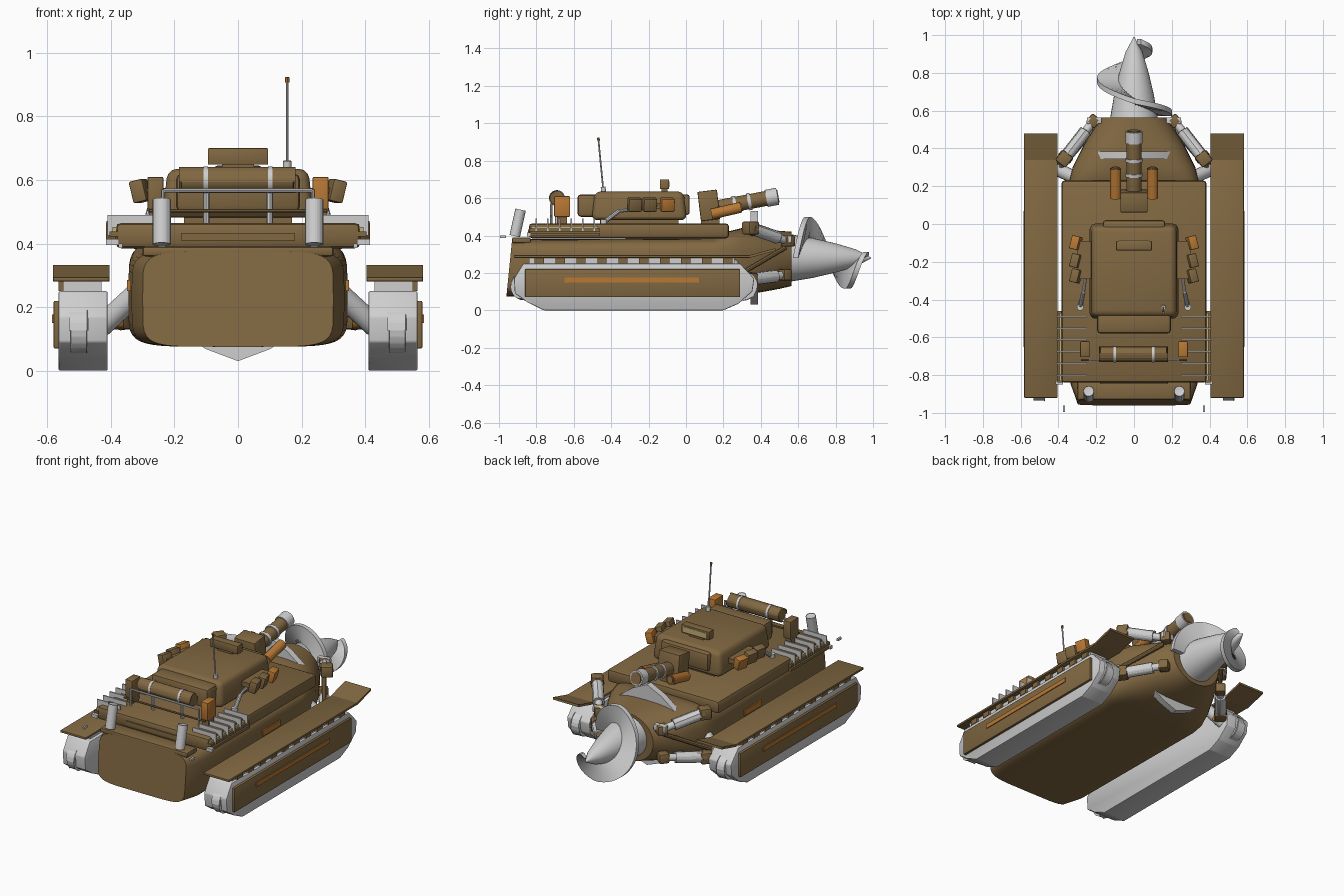
import bpy, bmesh, math
from mathutils import Vector, Matrix, Euler

if "Cube" in bpy.data.objects:
    bpy.data.objects.remove(bpy.data.objects["Cube"])

def mat(name, c):
    m = bpy.data.materials.new(name)
    m.diffuse_color = (*c, 1)
    m.use_nodes = True
    m.node_tree.nodes["Principled BSDF"].inputs["Base Color"].default_value = m.diffuse_color
    return m

BROWN = mat("brown paint", (0.22, 0.138, 0.054))
GREY = mat("bare metal", (0.62, 0.62, 0.62))
ORANGE = mat("orange paint", (0.48, 0.19, 0.035))
LENS = mat("pale yellow glass", (0.55, 0.44, 0.19))

def finish(name, bm, m, bevel=0, seg=2):
    if bevel:
        bmesh.ops.bevel(bm, geom=bm.edges[:], offset=bevel, segments=seg, affect='EDGES', profile=0.5)
    bmesh.ops.recalc_face_normals(bm, faces=bm.faces[:])
    me = bpy.data.meshes.new(name)
    bm.to_mesh(me)
    bm.free()
    me.materials.append(m)
    for p in me.polygons:
        p.use_smooth = True
    me.set_sharp_from_angle(angle=math.radians(32))
    o = bpy.data.objects.new(name, me)
    bpy.context.scene.collection.objects.link(o)
    return o

def box(name, x, y, z, m, rot=(0, 0, 0), bevel=0, seg=2, top=1.0):
    """Box from (min, max) ranges; top scales the upper face."""
    bm = bmesh.new()
    bmesh.ops.create_cube(bm, size=1)
    for v in bm.verts:
        k = top if v.co.z > 0 else 1
        v.co = Vector((v.co.x * (x[1] - x[0]) * k, v.co.y * (y[1] - y[0]) * k, v.co.z * (z[1] - z[0])))
    o = finish(name, bm, m, bevel, seg)
    o.location = (sum(x) / 2, sum(y) / 2, sum(z) / 2)
    o.rotation_euler = Euler([math.radians(a) for a in rot])
    return o

def rod(name, a, b, r, m, r2=None, n=16, bevel=0):
    a, b = Vector(a), Vector(b)
    bm = bmesh.new()
    bmesh.ops.create_cone(bm, cap_ends=True, segments=n, radius1=r, radius2=r if r2 is None else r2, depth=(b - a).length)
    q = (b - a).to_track_quat('Z', 'Y').to_matrix().to_4x4()
    bm.transform(Matrix.Translation((a + b) / 2) @ q)
    return finish(name, bm, m, bevel)

def prism(name, pts, lo, hi, m, axis='x', bevel=0):
    """Extrude a profile: (y,z) along x, or (x,z) along y."""
    bm = bmesh.new()
    f = lambda p, t: (t, p[0], p[1]) if axis == 'x' else (p[0], t, p[1])
    A = [bm.verts.new(f(p, lo)) for p in pts]
    B = [bm.verts.new(f(p, hi)) for p in pts]
    bm.faces.new(A)
    bm.faces.new(B[::-1])
    for i in range(len(pts)):
        j = (i + 1) % len(pts)
        bm.faces.new((A[i], B[i], B[j], A[j]))
    return finish(name, bm, m, bevel)

def loft(name, secs, m, n=40, slant=0):
    """Rounded sections (y, half width, z low, z high, squareness) joined along y."""
    bm, rings = bmesh.new(), []
    for i, (y, w, z0, z1, e) in enumerate(secs):
        ring = []
        for k in range(n):
            c, s = math.cos(2 * math.pi * k / n), math.sin(2 * math.pi * k / n)
            x = w * math.copysign(abs(c) ** (2 / e), c)
            z = (z0 + z1) / 2 + (z1 - z0) / 2 * math.copysign(abs(s) ** (2 / e), s)
            ring.append(bm.verts.new((x, y - (slant * (z1 - z) if i == 0 else 0), z)))
        rings.append(ring)
    for a, b in zip(rings, rings[1:]):
        for k in range(n):
            j = (k + 1) % n
            bm.faces.new((a[k], a[j], b[j], b[k]))
    bm.faces.new(rings[0])
    bm.faces.new(rings[-1])
    return finish(name, bm, m)

# Hull, nose and deck
loft("hull", [(-0.93, 0.30, 0.075, 0.375, 6), (-0.85, 0.335, 0.075, 0.38, 6), (0.15, 0.345, 0.075, 0.385, 6),
              (0.22, 0.345, 0.075, 0.42, 5), (0.30, 0.325, 0.08, 0.44, 3.5), (0.42, 0.265, 0.10, 0.43, 2.7),
              (0.50, 0.215, 0.115, 0.425, 2.2), (0.565, 0.17, 0.13, 0.42, 2)], BROWN, slant=0.1)
box("deck", (-0.385, 0.385), (-0.84, 0.23), (0.385, 0.465), BROWN, bevel=0.018)
box("rear_vent", (-0.18, 0.18), (-0.846, -0.83), (0.41, 0.432), BROWN)
box("rear_step", (-0.30, 0.30), (-0.93, -0.83), (0.36, 0.39), BROWN, bevel=0.008)
for s, e in ((1, 0.53), (-1, 0.03)):
    c = 0.27 + s * 0.145
    prism("nose_crest", [(-0.19, c), (-0.10, (c + e) / 2 + s * 0.01), (0, e), (0.10, (c + e) / 2 + s * 0.01), (0.19, c)],
          0.345, 0.385, GREY, 'y')

# Drill cone and helical blade
loft("drill_cone", [(y, r, 0.28 - r, 0.28 + r, 2) for y, r in
                    ((0.55, 0.128), (0.68, 0.106), (0.80, 0.078), (0.91, 0.045), (0.99, 0.002))], GREY, 32)
keys = [(0, 0.585, 0.2), (90, 0.65, 0.22), (180, 0.77, 0.195), (270, 0.87, 0.163), (360, 0.94, 0.085), (400, 0.965, 0.05)]
bm, rows = bmesh.new(), []
for d in range(0, 401, 8):
    for (a, y0, r0), (b, y1, r1) in zip(keys, keys[1:]):
        if a <= d <= b:
            t = (d - a) / (b - a)
            y, r = y0 + (y1 - y0) * t, r0 + (r1 - r0) * t
    c, s = math.cos(math.radians(d)), math.sin(math.radians(d))
    rows.append([bm.verts.new((q * c, y + dy, 0.28 + q * s)) for q, dy in
                 ((0.02, -0.014), (r, -0.014), (r, 0.014), (0.02, 0.014))])
for a, b in zip(rows, rows[1:]):
    for k in range(4):
        bm.faces.new((a[k], a[(k + 1) % 4], b[(k + 1) % 4], b[k]))
bm.faces.new(rows[0])
bm.faces.new(rows[-1])
finish("drill_blade", bm, GREY)

TRACK = [(-0.76, 0), (0.20, 0), (0.28, 0.035), (0.355, 0.10), (0.365, 0.17), (0.29, 0.25), (-0.87, 0.25),
         (-0.92, 0.17), (-0.915, 0.09), (-0.85, 0.045)]
for s in (1, -1):
    X = lambda a, b: tuple(sorted((s * a, s * b)))
    # Tracks with skirts and fenders
    prism("track", TRACK, *X(0.41, 0.565), GREY, bevel=0.006)
    box("track_cover", X(0.43, 0.55), (-0.84, 0.26), (0.25, 0.28), GREY)
    box("track_skirt", X(0.56, 0.58), (-0.86, 0.29), (0.07, 0.22), BROWN, bevel=0.004)
    box("skirt_stripe", X(0.579, 0.585), (-0.65, 0.07), (0.15, 0.176), ORANGE)
    box("fender", X(0.405, 0.582), (-0.92, 0.345), (0.281, 0.295), BROWN, bevel=0.004)
    prism("fender_flap", [(0.34, 0.281), (0.48, 0.318), (0.478, 0.332), (0.34, 0.295)], *X(0.405, 0.582), BROWN)
    for i in range(10):
        y = -0.81 + i * 0.112
        box("fender_clip", X(0.55, 0.565), (y, y + 0.05), (0.25, 0.282), BROWN)
    box("hull_panel", X(0.335, 0.349), (-0.25, -0.08), (0.25, 0.285), ORANGE)
    for y in (-0.86, 0.305):
        rod("track_end_guard", (s * 0.475, y, 0.13), (s * 0.527, y, 0.13), 0.075, GREY, n=20, bevel=0.004)
        rod("track_end_pin", (s * 0.468, y, 0.13), (s * 0.534, y, 0.13), 0.025, BROWN)
    rod("track_axle", (s * 0.30, 0.24, 0.26), (s * 0.43, 0.30, 0.14), 0.035, GREY)
    # Hydraulic rams around the nose
    for a, b in (((0.37, 0.345, 0.44), (0.215, 0.545, 0.37)), ((0.375, 0.34, 0.165), (0.215, 0.53, 0.19))):
        a, b = Vector((s * a[0], *a[1:])), Vector((s * b[0], *b[1:]))
        rod("ram_cylinder", a, a.lerp(b, 0.72), 0.033, GREY, n=12, bevel=0.003)
        rod("ram_piston", a.lerp(b, 0.7), b, 0.022, GREY, n=12)
        rod("ram_collar", a.lerp(b, 0.02), a.lerp(b, 0.1), 0.039, BROWN, n=12)
        for p, r in ((a, 0.035), (b, 0.03)):
            box("ram_bracket", (p.x - r, p.x + r), (p.y - r, p.y + r), (p.z - r, p.z + r), BROWN, (0, 0, s * 38), 0.01)
    rod("ram_link", (s * 0.385, 0.30, 0.20), (s * 0.22, 0.53, 0.335), 0.014, BROWN, n=10)
    rod("link_joint", (s * 0.36, 0.31, 0.16), (s * 0.41, 0.31, 0.16), 0.028, ORANGE)
    box("nose_clamp", X(0.17, 0.25), (0.53, 0.565), (0.36, 0.40), GREY, bevel=0.006)
    # Rear cooling fins and rails
    for i in range(6):
        y = -0.80 + i * 0.062
        box("cooling_fin", X(0.25, 0.41), (y - 0.004, y + 0.004), (0.425, 0.49), GREY)
    for z in (0.405, 0.43):
        box("fin_rail", X(0.375, 0.405), (-0.84, -0.46), (z - 0.008, z + 0.008), BROWN)
    box("fin_lamp_strip", X(0.38, 0.395), (-0.83, -0.47), (0.438, 0.452), LENS)
    # Exhausts and tow hooks
    rod("exhaust", (s * 0.24, -0.915, 0.40), (s * 0.24, -0.885, 0.535), 0.028, GREY, bevel=0.003)
    box("tow_hook", X(0.364, 0.376), (-0.995, -0.962), (0.386, 0.40), GREY)
    box("deck_hook", X(0.375, 0.415), (-0.85, -0.83), (0.395, 0.415), GREY)
    # Launcher boxes and folding arms beside the turret
    for y, m in ((-0.275, BROWN), (-0.195, BROWN), (-0.10, ORANGE)):
        box("launcher_box", X(0.285, 0.33), (y - 0.036, y + 0.036), (0.53, 0.60), m, (0, s * 14, s * 14), 0.005)
    box("launcher_mount", X(0.22, 0.30), (-0.29, -0.09), (0.545, 0.575), BROWN)
    pts = [Vector((s * x, y, z)) for x, y, z in ((0.285, -0.44, 0.47), (0.268, -0.36, 0.53), (0.245, -0.20, 0.55))]
    rod("folding_arm_lower", pts[0], pts[1], 0.012, GREY, n=10)
    rod("folding_arm_upper", pts[1], pts[2], 0.009, GREY, n=10)
    rod("folding_arm_foot", (s * 0.285, -0.44, 0.46), (s * 0.285, -0.44, 0.485), 0.018, GREY)
    # Cargo boxes, straps and rack posts at the rear
    box("cargo_box", X(0.235, 0.285), (-0.705, -0.62), (0.50, 0.61), ORANGE if s > 0 else BROWN, bevel=0.005)
    box("cargo_box_foot", X(0.24, 0.28), (-0.69, -0.635), (0.46, 0.50), BROWN)
    rod("roll_strap", (s * 0.094, -0.69, 0.60), (s * 0.108, -0.69, 0.60), 0.043, GREY, n=20)
    rod("roll_support", (s * 0.10, -0.69, 0.46), (s * 0.10, -0.69, 0.58), 0.010, GREY, n=8)
    rod("rack_post", (s * 0.235, -0.72, 0.46), (s * 0.235, -0.72, 0.57), 0.006, GREY, n=8)
    # Side canisters of the gun
    rod("gun_canister", (s * 0.098, 0.14, 0.515), (s * 0.098, 0.29, 0.55), 0.028, ORANGE, bevel=0.004)
    rod("canister_cap", (s * 0.098, 0.286, 0.549), (s * 0.098, 0.30, 0.552), 0.02, BROWN)

# Rear rack and rolled stowage
rod("rack_rail", (-0.235, -0.72, 0.567), (0.235, -0.72, 0.567), 0.006, GREY, n=8)
rod("rack_low_rail", (-0.28, -0.72, 0.503), (0.28, -0.72, 0.503), 0.006, BROWN, n=8)
rod("stowage_roll", (-0.18, -0.69, 0.60), (0.175, -0.69, 0.60), 0.04, BROWN, n=20, bevel=0.006)

# Turret
box("turret_ring", (-0.17, 0.17), (-0.46, -0.04), (0.46, 0.49), BROWN)
box("turret", (-0.238, 0.238), (-0.505, 0.005), (0.482, 0.635), BROWN, bevel=0.03, seg=3, top=0.93)
box("turret_bustle", (-0.195, 0.195), (-0.58, -0.46), (0.50, 0.62), BROWN, bevel=0.018)
box("turret_front", (-0.165, 0.165), (-0.05, 0.02), (0.51, 0.62), BROWN, bevel=0.015)
box("sight_box", (-0.095, 0.095), (-0.14, -0.09), (0.648, 0.70), BROWN, bevel=0.004)
box("sight_window", (-0.08, 0.08), (-0.092, -0.087), (0.658, 0.69), LENS)
box("sight_foot", (-0.05, 0.05), (-0.13, -0.10), (0.62, 0.65), BROWN)

# Antenna
rod("antenna_base", (0.155, -0.44, 0.625), (0.155, -0.443, 0.66), 0.013, GREY)
rod("antenna", (0.155, -0.443, 0.65), (0.155, -0.468, 0.91), 0.0045, GREY, n=8)
rod("antenna_tip", (0.155, -0.467, 0.907), (0.155, -0.469, 0.923), 0.007, ORANGE, n=8)

# Front gun
box("gun_housing", (-0.072, 0.072), (0.07, 0.175), (0.482, 0.64), BROWN, (7, 0, 0), 0.006)
box("gun_foot", (-0.05, 0.05), (0.08, 0.18), (0.45, 0.50), BROWN)
a, b = Vector((0, 0.15, 0.545)), Vector((0, 0.49, 0.61))
rod("gun_barrel", a, b, 0.04, BROWN, n=20)
for name, t0, t1 in (("gun_ring", 0.30, 0.35), ("gun_ring", 0.53, 0.58), ("gun_muzzle", 0.82, 1.0)):
    rod(name, a.lerp(b, t0), a.lerp(b, t1), 0.046, GREY, n=20)
rod("muzzle_lens", b, a.lerp(b, 1.012), 0.034, BROWN, n=20)
